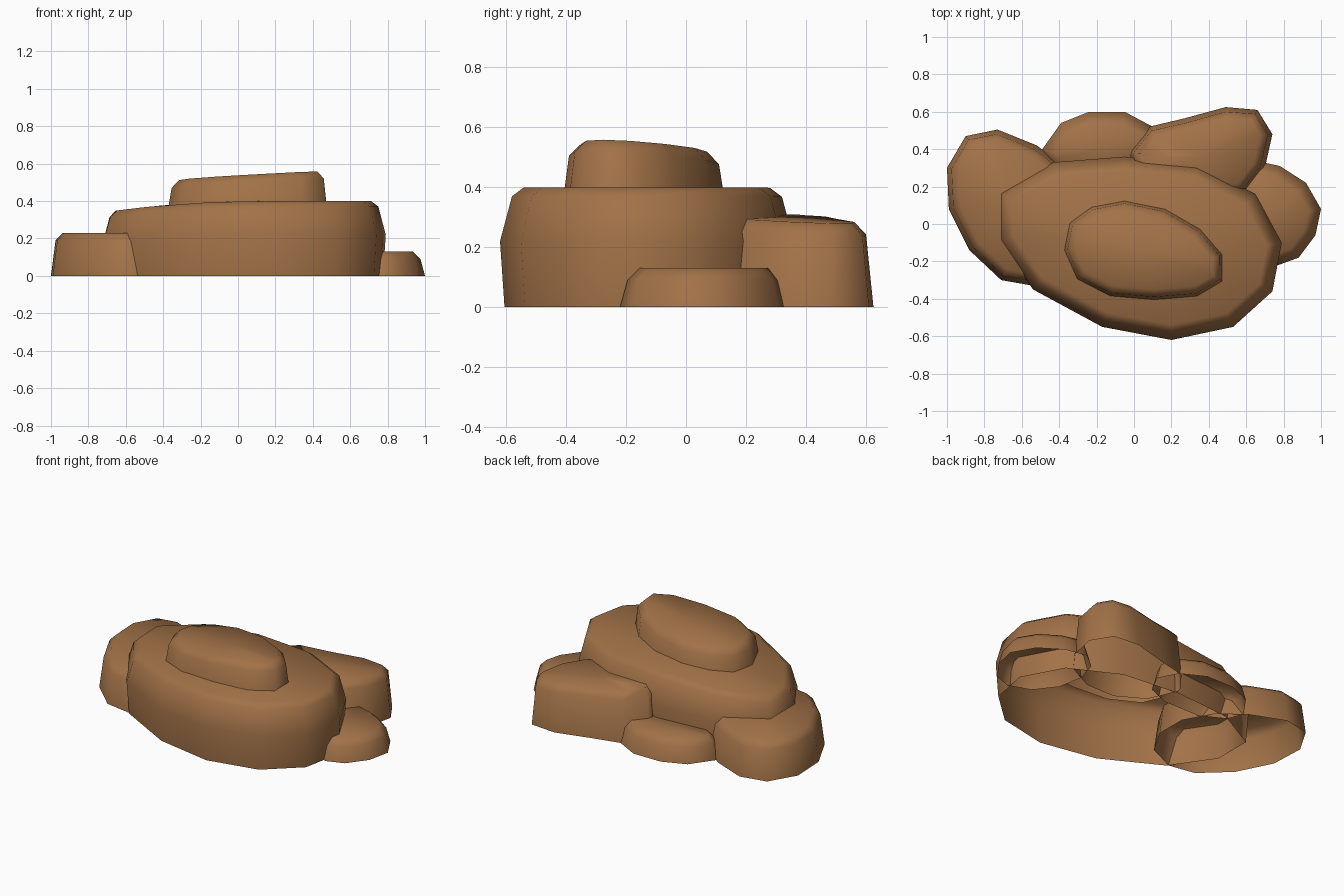
import bpy
import bmesh
from mathutils import Vector

default_cube = bpy.data.objects.get("Cube")
if default_cube:
    bpy.data.objects.remove(default_cube, do_unlink=True)

# One warm brown for the whole rock formation
brown = bpy.data.materials.new("warm_brown_rock")
brown.use_nodes = True
brown_value = (0.36, 0.168, 0.064, 1)
brown.diffuse_color = brown_value
brown.node_tree.nodes["Principled BSDF"].inputs["Base Color"].default_value = brown_value


def inward_normals(points):
    """Unit vectors pointing into a counter-clockwise outline, one per corner."""
    normals = []
    for i, _ in enumerate(points):
        along = points[(i + 1) % len(points)] - points[i - 1]
        normals.append(Vector((-along.y, along.x)).normalized())
    return normals


def build_rock(name, outline, top, base=0.0, bulge=False):
    """Open-bottomed slab: wall rings, a rounded shoulder and a capped top.

    The outline runs clockwise; top(x, y) gives the height of the upper surface.
    """
    points = [Vector(p) for p in reversed(outline)]
    normals = inward_normals(points)

    # Each ring: inset from the outline, and a rule for its height
    shoulder = 0.04
    rings = [(0.0, lambda h: base),
             (0.025, lambda h: h - shoulder),
             (0.065, lambda h: h)]
    if bulge:
        rings = [(0.015, lambda h: base),
                 (0.0, lambda h: h * 0.55),
                 (0.04, lambda h: h - shoulder * 0.75),
                 (0.08, lambda h: h)]

    bm = bmesh.new()
    loops = []
    for inset, height in rings:
        loop = []
        for point, normal in zip(points, normals):
            p = point + normal * inset
            loop.append(bm.verts.new((p.x, p.y, height(top(p.x, p.y)))))
        loops.append(loop)

    # Walls
    count = len(points)
    for lower, upper in zip(loops, loops[1:]):
        for i in range(count):
            j = (i + 1) % count
            bm.faces.new((lower[i], lower[j], upper[j], upper[i]))

    # Cap, fanned around its middle
    middle = sum(points, Vector((0, 0))) / count
    crown = bm.verts.new((middle.x, middle.y, top(middle.x, middle.y)))
    for i in range(count):
        bm.faces.new((loops[-1][i], loops[-1][(i + 1) % count], crown))

    for face in bm.faces:
        face.smooth = True
    mesh = bpy.data.meshes.new(name)
    bm.to_mesh(mesh)
    bm.free()
    mesh.materials.append(brown)
    rock = bpy.data.objects.new(name, mesh)
    bpy.context.collection.objects.link(rock)
    return rock


# Large central slab, sagging towards its low end
build_rock("main_rock",
           [(-.72, .17), (-.43, .33), (-.05, .36), (.34, .32), (.65, .16), (.79, -.1),
            (.74, -.36), (.53, -.55), (.2, -.62), (-.17, -.55), (-.54, -.35), (-.72, -.09)],
           lambda x, y: 0.4 - 0.09 * max(0, 0.1 - x) ** 2, bulge=True)

# Tilted slab stacked on the central one
build_rock("top_rock",
           [(-.38, -.14), (-.35, .01), (-.23, .1), (-.05, .135), (.17, .09), (.36, -.02),
            (.48, -.16), (.48, -.31), (.34, -.395), (.11, -.415), (-.13, -.395), (-.31, -.3)],
           lambda x, y: 0.53 + 0.055 * x - 0.04 * (y + 0.15), base=0.32)

# Broad rock on the -x side
build_rock("right_side_rock",
           [(-1, .3), (-.9, .47), (-.73, .505), (-.52, .42), (-.36, .3), (-.26, .12),
            (-.26, -.08), (-.36, -.25), (-.54, -.33), (-.71, -.3), (-.88, -.14), (-.99, .08)],
           lambda x, y: 0.23)

# Tall rock at the back, sloping down to the outside
build_rock("back_left_rock",
           [(-.03, .36), (-.02, .4), (.08, .52), (.27, .565), (.49, .625), (.66, .61),
            (.74, .48), (.7, .3), (.6, .17), (.42, .08), (.22, .08), (.05, .18)],
           lambda x, y: 0.315 - 0.04 * x - 0.03 * (y - 0.2))

# Low rock at the back
build_rock("back_rock",
           [(-.49, .4), (-.39, .54), (-.24, .6), (-.05, .6), (.1, .52),
            (.16, .4), (.1, .28), (-.05, .22), (-.3, .22), (-.45, .3)],
           lambda x, y: 0.135)

# Small low rock on the +x side
build_rock("left_side_rock",
           [(.64, .34), (.78, .31), (.92, .22), (1, .08), (.97, -.06), (.88, -.18),
            (.77, -.22), (.63, -.17), (.53, -.04), (.5, .12), (.54, .26)],
           lambda x, y: 0.13)
